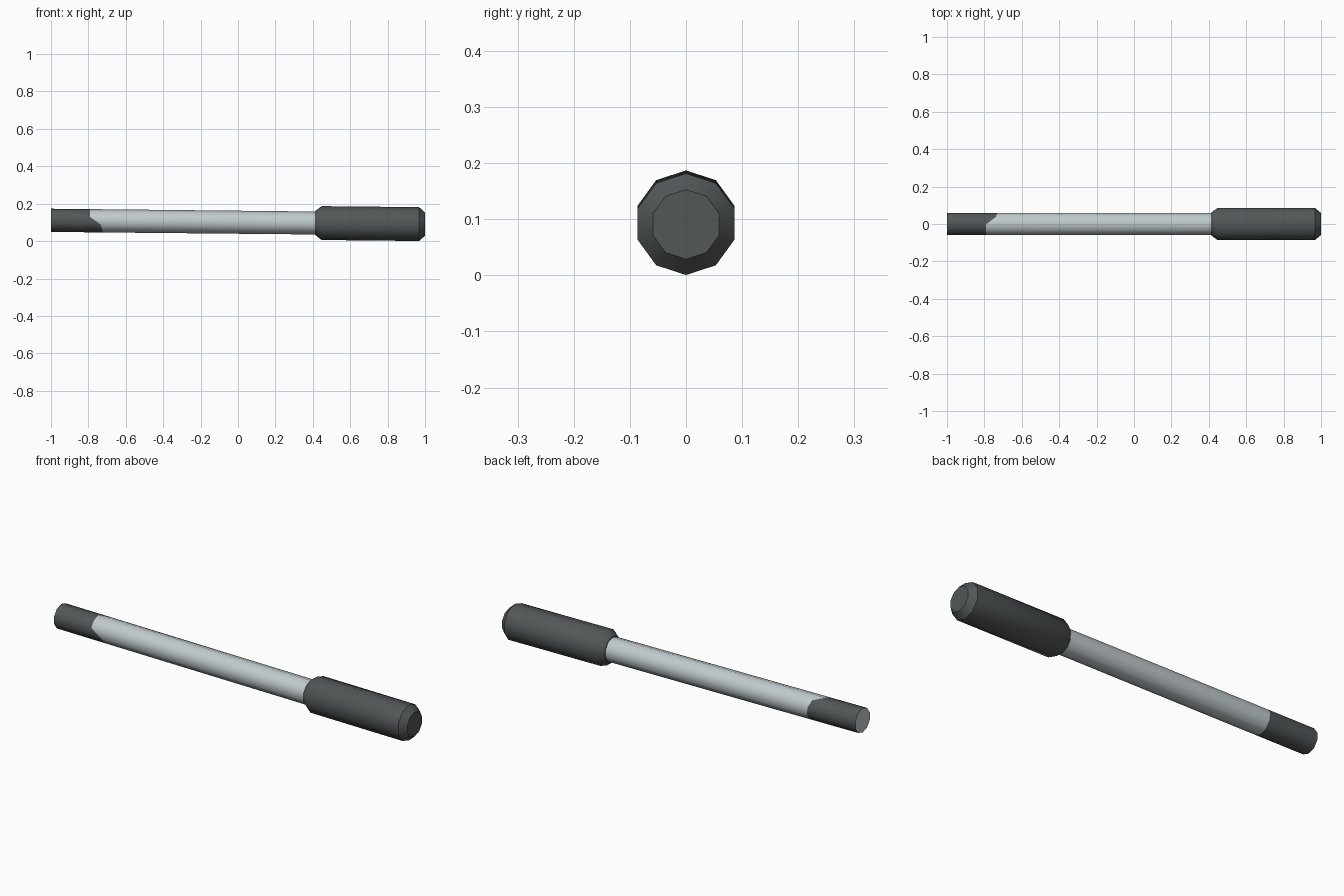
import bpy, bmesh, math

if "Cube" in bpy.data.objects:
    bpy.data.objects.remove(bpy.data.objects["Cube"])

SIDES = 10


def material(name, rgb):
    m = bpy.data.materials.new(name)
    m.diffuse_color = (*rgb, 1.0)
    m.use_nodes = True
    m.node_tree.nodes["Principled BSDF"].inputs["Base Color"].default_value = m.diffuse_color
    return m


dark = material("dark grey", (0.085, 0.095, 0.095))
light = material("light grey", (0.53, 0.59, 0.61))


def axis_z(x):
    # The axis drops slightly towards the grip
    return 0.101 - 0.0102 * x


def lathe(name, rings, mats, cap_mats, band_mats):
    """rings: (x or list of x per side, radius); joined by bands, capped at both ends."""
    bm = bmesh.new()
    loops = []
    for xs, r in rings:
        loop = []
        for i in range(SIDES):
            x = xs[i] if isinstance(xs, list) else xs
            a = math.radians(90 + 360 * i / SIDES)
            loop.append(bm.verts.new((x, r * math.cos(a), axis_z(x) + r * math.sin(a))))
        loops.append(loop)
    for k, (a, b) in enumerate(zip(loops, loops[1:])):
        for i in range(SIDES):
            j = (i + 1) % SIDES
            f = bm.faces.new((a[i], a[j], b[j], b[i]))
            f.material_index = band_mats[k]
    for loop, mi in zip((loops[0], loops[-1]), cap_mats):
        bm.faces.new(loop).material_index = mi
    bmesh.ops.recalc_face_normals(bm, faces=bm.faces[:])
    me = bpy.data.meshes.new(name)
    bm.to_mesh(me)
    bm.free()
    for m in mats:
        me.materials.append(m)
    ob = bpy.data.objects.new(name, me)
    bpy.context.collection.objects.link(ob)
    bpy.ops.object.select_all(action='DESELECT')
    ob.select_set(True)
    bpy.context.view_layer.objects.active = ob
    bpy.ops.object.shade_smooth_by_angle(angle=math.radians(38))
    return ob


# Shaft with a dark tip whose edge is uneven around the tube
tip_edge = [-0.79, -0.79, -0.79, -0.735, -0.725, -0.725, -0.725, -0.725, -0.73, -0.74]
lathe("shaft", [(-1.0, 0.062), (tip_edge, 0.062), (0.98, 0.061)],
      [light, dark], (0, 0), (1, 0))

# Thick grip with chamfered ends
lathe("grip", [(0.415, 0.066), (0.447, 0.0905), (0.968, 0.0905), (1.0, 0.062)],
      [dark], (0, 0), (0, 0, 0))
